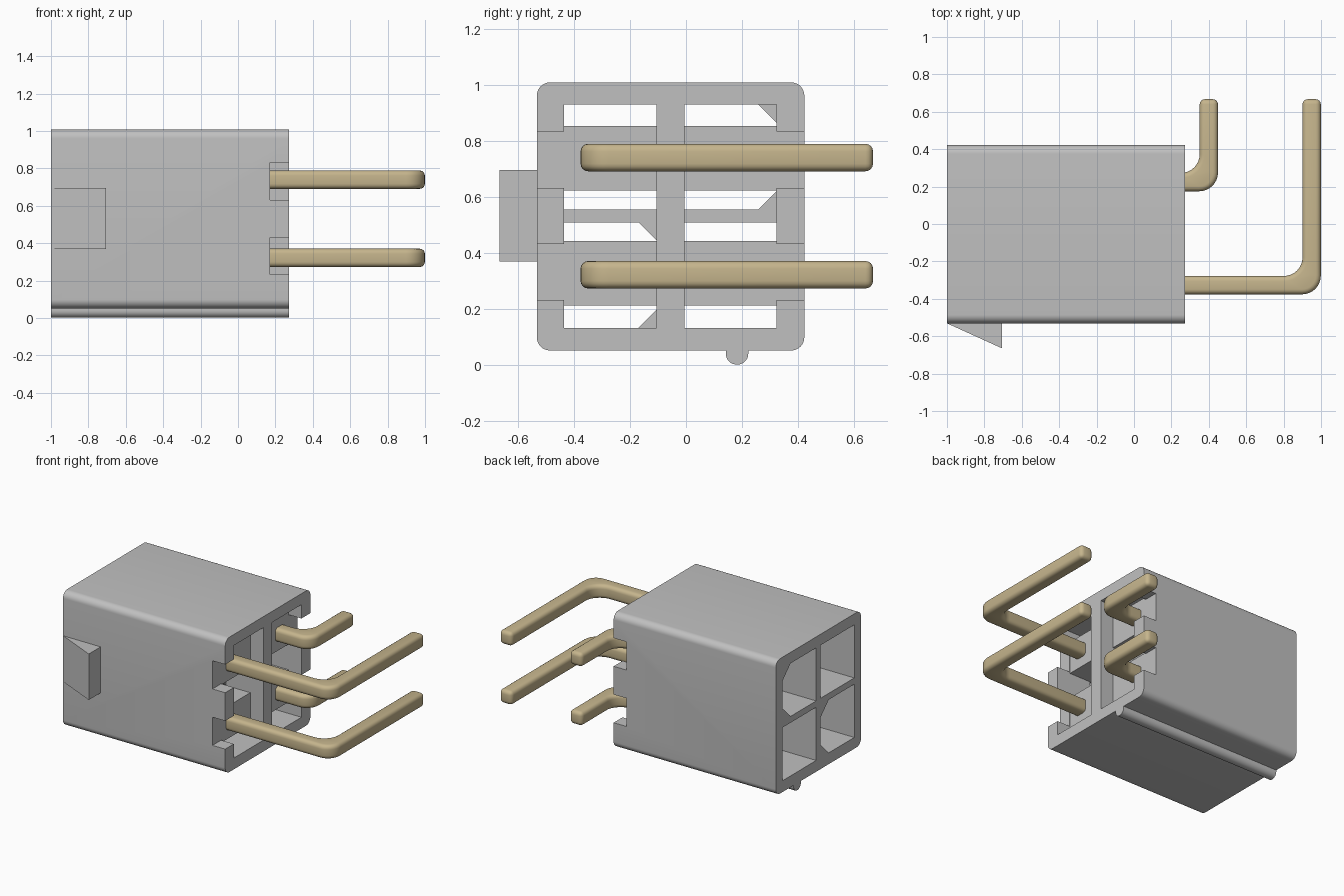
import bpy, bmesh, math
from mathutils import Vector

cube = bpy.data.objects.get("Cube")
if cube:
    bpy.data.objects.remove(cube, do_unlink=True)


def material(name, rgb):
    m = bpy.data.materials.new(name)
    m.use_nodes = True
    m.diffuse_color = (*rgb, 1)
    m.node_tree.nodes["Principled BSDF"].inputs["Base Color"].default_value = (*rgb, 1)
    return m


GREY = material("grey plastic", (0.53, 0.53, 0.53))
BRASS = material("pale brass", (0.56, 0.46, 0.265))


def fillet(points, radii, steps=8):
    """Round each right-angled corner of a closed 2D polygon by its own radius."""
    out = []
    n = len(points)
    for i, r in enumerate(radii):
        p = Vector(points[i])
        if r == 0:
            out.append(tuple(p))
            continue
        a = (Vector(points[i - 1]) - p).normalized() * r
        b = (Vector(points[(i + 1) % n]) - p).normalized() * r
        for k in range(steps + 1):
            t = k / steps * math.pi / 2
            out.append(tuple(p + a + b - b * math.cos(t) - a * math.sin(t)))
    return out


def prism(name, points, axis, lo, hi, mat):
    """Extrude a profile: axis X takes (y, z) points, axis Z takes (x, y)."""
    bm = bmesh.new()

    def place(p, h):
        return (h, p[0], p[1]) if axis == "X" else (p[0], p[1], h)
    face = bm.faces.new([bm.verts.new(place(p, lo)) for p in points])
    ext = bmesh.ops.extrude_face_region(bm, geom=[face], use_keep_orig=True)
    move = (hi - lo, 0, 0) if axis == "X" else (0, 0, hi - lo)
    bmesh.ops.translate(bm, vec=move,
                        verts=[v for v in ext["geom"] if isinstance(v, bmesh.types.BMVert)])
    bmesh.ops.recalc_face_normals(bm, faces=bm.faces)
    me = bpy.data.meshes.new(name)
    bm.to_mesh(me)
    bm.free()
    me.materials.append(mat)
    ob = bpy.data.objects.new(name, me)
    bpy.context.collection.objects.link(ob)
    return ob


def rect(a0, a1, b0, b1):
    return [(a0, b0), (a1, b0), (a1, b1), (a0, b1)]


def activate(ob):
    bpy.ops.object.select_all(action="DESELECT")
    ob.select_set(True)
    bpy.context.view_layer.objects.active = ob


def carve(ob, points, x0, x1):
    """Cut a prism running along x out of the object."""
    cutter = prism("cutter", points, "X", x0, x1, GREY)
    cutter.hide_render = True
    mod = ob.modifiers.new("cut", "BOOLEAN")
    mod.operation, mod.solver, mod.object = "DIFFERENCE", "EXACT", cutter
    activate(ob)
    bpy.ops.object.modifier_apply(modifier=mod.name)
    bpy.data.objects.remove(cutter, do_unlink=True)


def smooth(ob):
    activate(ob)
    bpy.ops.object.shade_smooth_by_angle(angle=math.radians(30))


# Housing with rounded long edges
housing = prism("housing", fillet(rect(-0.532, 0.422, 0.052, 1.008), [0.047] * 4),
                "X", -1, 0.272, GREY)

# Four mating cells; two diagonal ones have chamfered corners on the +y side
C = 0.09
for y0, y1 in ((-0.457, -0.08), (-0.03, 0.347)):
    for z0, z1 in ((0.132, 0.509), (0.554, 0.93)):
        cell = rect(y0, y1, z0, z1)
        if (y0 > -0.1) == (z0 > 0.5):
            cell = [(y0, z0), (y1 - C, z0), (y1, z0 + C),
                    (y1, z1 - C), (y1 - C, z1), (y0, z1)]
        carve(housing, cell, -1.1, 0.0)

# Two tall windows on the pin side, left and right of the centre bar
for y0, y1 in ((-0.435, -0.105), (-0.006, 0.322)):
    carve(housing, rect(y0, y1, 0.132, 0.93), -0.02, 0.4)

# Notches in both side walls beside each pin row
for y0, y1 in ((-0.6, -0.43), (0.317, 0.5)):
    for z0 in (0.232, 0.632):
        carve(housing, rect(y0, y1, z0, z0 + 0.2), 0.172, 0.4)
smooth(housing)

# Cross blocks that hold the pins
for label, z0 in (("lower", 0.212), ("upper", 0.622)):
    prism(label + "_pin_block", rect(-0.46, 0.35, z0, z0 + 0.23), "X", -0.01, 0.17, GREY)

# Rounded keying rib under the housing
smooth(prism("bottom_rib", fillet(rect(0.142, 0.222, 0.002, 0.07), [0.038, 0.038, 0, 0]),
             "X", -1, 0.272, GREY))

# Wedge latch on the front wall
prism("latch_wedge", [(-1, -0.531), (-0.705, -0.665), (-0.705, -0.531)],
      "Z", 0.37, 0.696, GREY)

# Right-angle pins: an L profile with filleted bend and rounded edges
H = 0.049
for row, z in (("lower", 0.322), ("upper", 0.74)):
    for side, x, y in (("long", 0.95, -0.327), ("short", 0.4, 0.224)):
        pts = [(-0.55, y - H), (x + H, y - H), (x + H, 0.667),
               (x - H, 0.667), (x - H, y + H), (-0.55, y + H)]
        pin = prism(f"{row}_{side}_pin", fillet(pts, [0, 0.1, 0, 0, 0.1, 0]),
                    "Z", z - H, z + H, BRASS)
        bev = pin.modifiers.new("round", "BEVEL")
        bev.width, bev.segments = 0.027, 4
        bev.limit_method, bev.angle_limit = "ANGLE", math.radians(30)
        activate(pin)
        bpy.ops.object.modifier_apply(modifier=bev.name)
        smooth(pin)
